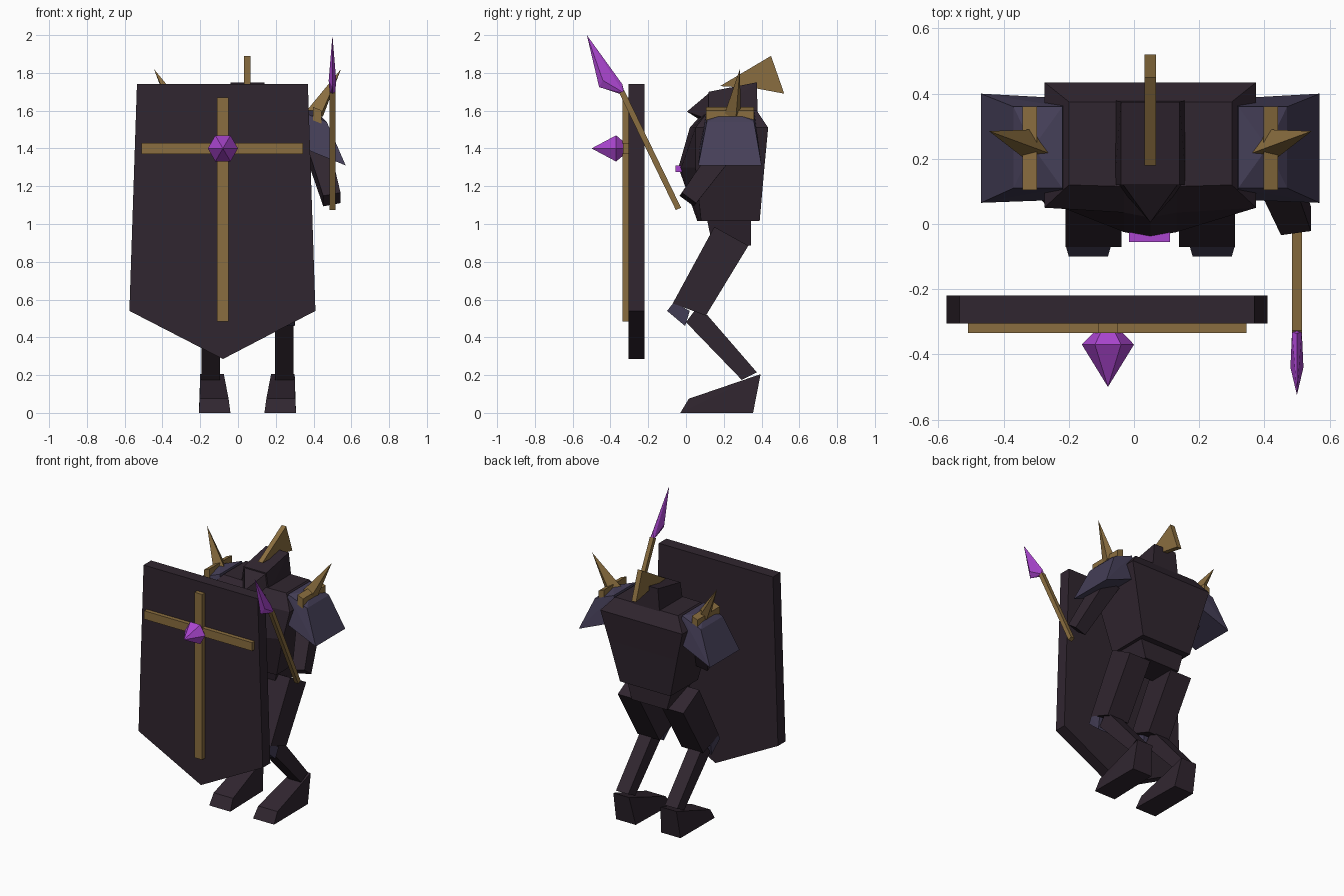
import bpy, bmesh, math
from mathutils import Vector

if "Cube" in bpy.data.objects:
    bpy.data.objects.remove(bpy.data.objects["Cube"])

CX = 0.05  # body symmetry plane


def material(name, rgb):
    m = bpy.data.materials.new(name)
    m.diffuse_color = (*rgb, 1)
    m.use_nodes = True
    m.node_tree.nodes["Principled BSDF"].inputs["Base Color"].default_value = m.diffuse_color
    return m


DARK = material("dark plum", (0.030, 0.019, 0.029))
SLATE = material("slate violet", (0.060, 0.050, 0.098))
GOLD = material("old gold", (0.255, 0.155, 0.050))
PURPLE = material("bright purple", (0.40, 0.060, 0.62))


def finish(bm, name, mat):
    bmesh.ops.recalc_face_normals(bm, faces=bm.faces[:])
    me = bpy.data.meshes.new(name)
    bm.to_mesh(me)
    bm.free()
    me.materials.append(mat)
    ob = bpy.data.objects.new(name, me)
    bpy.context.collection.objects.link(ob)
    return ob


def hull(name, pts, mat):
    """Flat-faced convex solid around a few points."""
    bm = bmesh.new()
    for p in pts:
        bm.verts.new(p)
    bmesh.ops.convex_hull(bm, input=bm.verts[:])
    return finish(bm, name, mat)


def loft(name, rings, mat):
    """Skin a stack of rings with equal point counts and cap both ends."""
    bm = bmesh.new()
    rs = [[bm.verts.new(p) for p in r] for r in rings]
    n = len(rs[0])
    for a, b in zip(rs, rs[1:]):
        for i in range(n):
            bm.faces.new((a[i], a[(i + 1) % n], b[(i + 1) % n], b[i]))
    bm.faces.new(rs[0])
    bm.faces.new(rs[-1])
    return finish(bm, name, mat)


def box(name, x0, x1, y0, y1, z0, z1, mat):
    return hull(name, [(x, y, z) for x in (x0, x1) for y in (y0, y1) for z in (z0, z1)], mat)


def side_prism(name, profile, x0, x1, mat):
    """Extrude a (y, z) profile along x."""
    return loft(name, [[(x, y, z) for y, z in profile] for x in (x0, x1)], mat)


def bar(name, a, b, ra, rb, mat):
    """Square tapered bar from a to b."""
    a, b = Vector(a), Vector(b)
    d = (b - a).normalized()
    u = d.cross(Vector((1, 0, 0))).normalized()
    v = d.cross(u)
    ring = lambda c, r: [c + (u * s + v * t) * r for s, t in ((1, 1), (1, -1), (-1, -1), (-1, 1))]
    return loft(name, [ring(a, ra), ring(b, rb)], mat)


# Shield with gold cross
outline = [(-0.535, 1.74), (0.37, 1.74), (0.41, 0.54), (-0.08, 0.285), (-0.575, 0.54)]
loft("shield", [[(x, y, z) for x, z in outline] for y in (-0.305, -0.22)], DARK)
box("shield_bar_vertical", -0.11, -0.05, -0.335, -0.305, 0.485, 1.67, GOLD)
box("shield_bar_horizontal", -0.51, 0.345, -0.334, -0.305, 1.37, 1.43, GOLD)


# Faceted shield gem
def gem_ring(r, y):
    return [(-0.08 + r * math.cos(k * math.pi / 3), y, 1.40 + r * math.sin(k * math.pi / 3)) for k in range(6)]


hull("shield_gem", gem_ring(0.045, -0.334) + gem_ring(0.08, -0.37) + [(-0.08, -0.50, 1.40)], PURPLE)

# Spear
bar("spear_shaft", (0.5, -0.04, 1.08), (0.5, -0.34, 1.70), 0.015, 0.015, GOLD)
hull("spear_head", [(0.5, -0.525, 2.0), (0.5, -0.46, 1.725), (0.5, -0.322, 1.68), (0.5, -0.337, 1.74),
                    (0.48, -0.44, 1.76), (0.52, -0.44, 1.76),
                    (0.485, -0.33, 1.695), (0.515, -0.33, 1.695)], PURPLE)


# Torso: tapered chest with a front ridge
def torso_ring(z, w, front, ridge, back):
    return [(CX - w, back, z), (CX - w, front, z), (CX - 0.08, ridge + 0.015, z), (CX, ridge, z),
            (CX + 0.08, ridge + 0.015, z), (CX + w, front, z), (CX + w, back, z)]


loft("torso", [torso_ring(1.015, 0.20, 0.08, 0.06, 0.39),
               torso_ring(1.30, 0.27, 0.05, -0.04, 0.415),
               torso_ring(1.51, 0.325, 0.05, 0.02, 0.435),
               torso_ring(1.60, 0.25, 0.12, 0.10, 0.375)], DARK)
box("chest_jewel", -0.015, 0.11, -0.055, -0.02, 1.275, 1.31, PURPLE)
hull("pelvis", [(CX + s * w, y, z) for s in (-1, 1)
                for w, y, z in ((0.18, 0.11, 1.03), (0.18, 0.345, 1.03), (0.14, 0.14, 0.885), (0.14, 0.345, 0.885))], DARK)

# Helmet, visor and crest
hull("helmet", [(CX + s * w, y, z) for s in (-1, 1)
                for w, y, z in ((0.11, 0.12, 1.57), (0.11, 0.38, 1.55), (0.09, 0.12, 1.70), (0.09, 0.375, 1.75))], DARK)
hull("visor", [(CX, 0.005, 1.595), (CX, 0.06, 1.56)] +
     [(CX + s * w, 0.13, z) for s in (-1, 1) for w, z in ((0.11, 1.55), (0.09, 1.70))], DARK)
side_prism("crest", [(0.18, 1.73), (0.45, 1.89), (0.52, 1.69), (0.36, 1.72)], 0.032, 0.067, GOLD)

# Paired parts, mirrored about the body plane
for side, s in (("left", -1), ("right", 1)):
    def P(dx, y, z):
        return (CX + s * dx, y, z)

    # Shoulder armour with band and spike
    hull(f"{side}_pauldron",
         [P(0.27, 0.11, 1.60), P(0.27, 0.36, 1.60), P(0.42, 0.11, 1.54), P(0.42, 0.36, 1.54),
          P(0.52, 0.065, 1.31), P(0.52, 0.40, 1.31), P(0.25, 0.075, 1.42), P(0.25, 0.385, 1.42),
          P(0.36, 0.235, 1.60)], SLATE)
    hull(f"{side}_shoulder_band", [P(x, y, z + (0.37 - x) * 0.4) for x in (0.348, 0.392)
                                   for y in (0.105, 0.36) for z in (1.54, 1.61)], GOLD)
    hull(f"{side}_shoulder_spike",
         [P(0.495, 0.285, 1.82), P(0.305, 0.215, 1.59), P(0.36, 0.29, 1.59),
          P(0.40, 0.265, 1.57), P(0.385, 0.20, 1.57)], GOLD)

    # Legs: thigh, knee guard, shin
    side_prism(f"{side}_thigh", [(0.15, 0.985), (0.33, 0.885), (0.105, 0.515), (-0.07, 0.58)],
               CX + s * 0.088, CX + s * 0.26, DARK)
    hull(f"{side}_knee_guard",
         [P(0.19 + w * k, y, z) for k in (-1, 1) for w, y, z in
          ((0.07, -0.065, 0.585), (0.06, -0.10, 0.54), (0.06, -0.005, 0.46), (0.07, 0.02, 0.54))], SLATE)
    side_prism(f"{side}_shin", [(0.0, 0.48), (0.06, 0.56), (0.115, 0.515), (0.375, 0.215), (0.295, 0.175)],
               CX + s * 0.145, CX + s * 0.243, DARK)
    # Wedge foot, inner edge sloping
    hull(f"{side}_foot",
         [P(0.09, -0.03, 0), P(0.257, -0.03, 0), P(0.10, 0.015, 0.075), P(0.253, 0.015, 0.075),
          P(0.125, 0.395, 0.205), P(0.25, 0.395, 0.205), P(0.10, 0.355, 0), P(0.255, 0.355, 0)], DARK)

# Arms: one reaches to the spear, the other is tucked behind the shield
bar("right_arm", (0.41, 0.23, 1.43), (0.497, 0.01, 1.13), 0.06, 0.047, DARK)
bar("left_arm", (-0.30, 0.22, 1.43), (-0.22, 0.10, 1.16), 0.06, 0.047, DARK)
